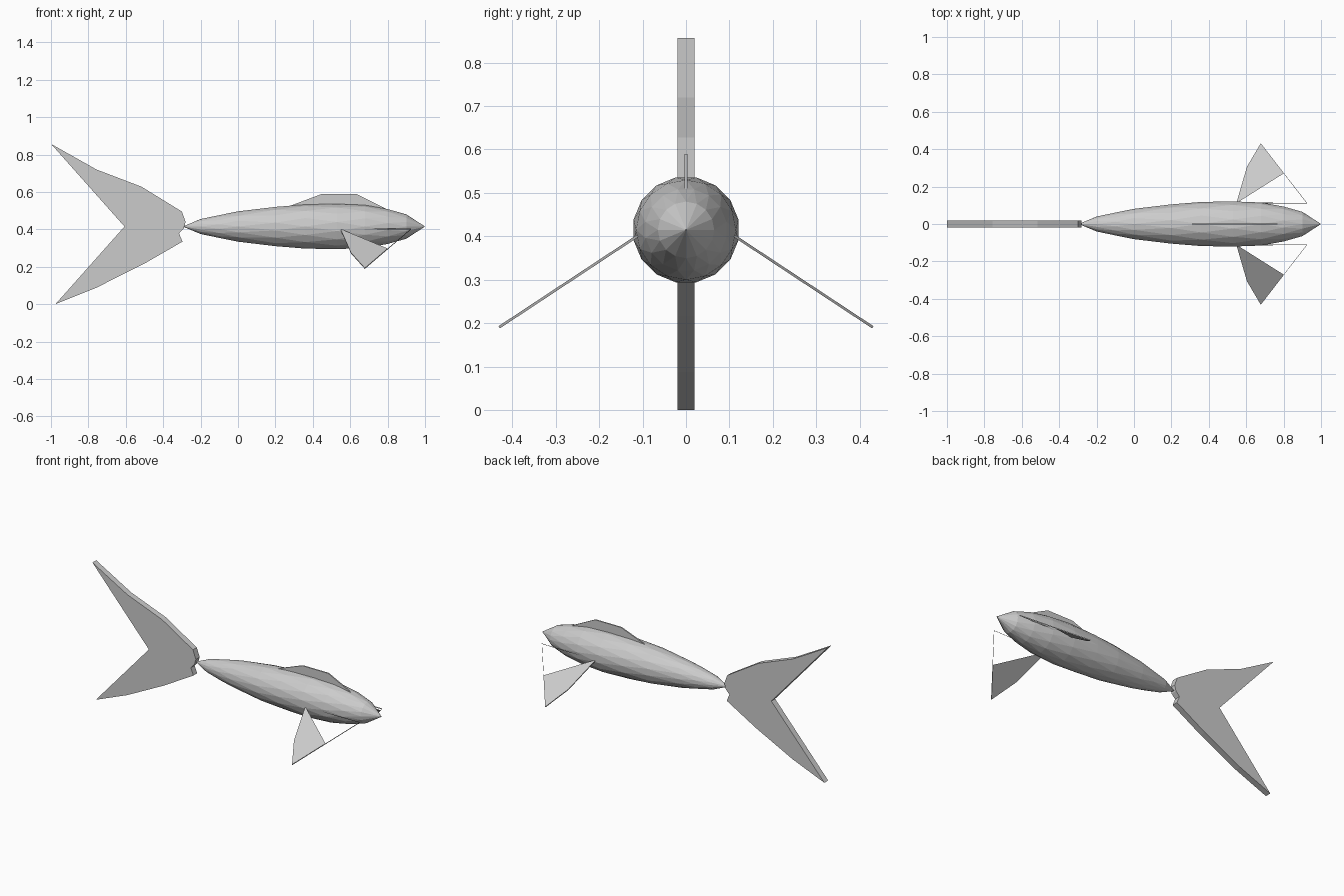
import bpy, bmesh, math
from mathutils import Vector

if "Cube" in bpy.data.objects:
    bpy.data.objects.remove(bpy.data.objects["Cube"])


def add_object(name, bm):
    mesh = bpy.data.meshes.new(name)
    bm.to_mesh(mesh)
    bm.free()
    obj = bpy.data.objects.new(name, mesh)
    bpy.context.collection.objects.link(obj)
    return obj


def plate(name, points, offset, caps=None):
    """Thin plate from an outline; caps lists which parts of it are covered."""
    bm = bmesh.new()
    off = Vector(offset)
    a = [bm.verts.new(Vector(p) + off) for p in points]
    b = [bm.verts.new(Vector(p) - off) for p in points]
    n = len(points)
    for i in range(n):
        j = (i + 1) % n
        bm.faces.new((a[i], a[j], b[j], b[i]))
    for cap in caps or [range(n)]:
        bm.faces.new([a[i] for i in reversed(cap)])
        bm.faces.new([b[i] for i in cap])
    bmesh.ops.recalc_face_normals(bm, faces=bm.faces)
    return add_object(name, bm)


AXIS_Z = 0.415
SIDES = 16

# Body: faceted spindle around the x axis, alternate rings twisted half a step
profile = [(-0.2, 0.04), (-0.1, 0.062), (0, 0.081), (0.2, 0.107), (0.36, 0.118),
           (0.53, 0.123), (0.68, 0.115), (0.8, 0.095), (0.9, 0.065)]
bm = bmesh.new()
rings = []
for k, (x, r) in enumerate(profile):
    ring = []
    for i in range(SIDES):
        t = 2 * math.pi * (i + 0.5 * (k % 2)) / SIDES
        ring.append(bm.verts.new((x, r * math.cos(t), AXIS_Z + r * math.sin(t))))
    rings.append(ring)
for k in range(len(rings) - 1):
    p, q = rings[k], rings[k + 1]
    for i in range(SIDES):
        j = (i + 1) % SIDES
        if k % 2 == 0:
            bm.faces.new((p[i], p[j], q[i]))
            bm.faces.new((p[j], q[j], q[i]))
        else:
            bm.faces.new((p[i], p[j], q[j]))
            bm.faces.new((p[i], q[j], q[i]))
tail_end = bm.verts.new((-0.295, 0, AXIS_Z))
nose = bm.verts.new((1.0, 0, AXIS_Z))
for i in range(SIDES):
    j = (i + 1) % SIDES
    bm.faces.new((rings[0][j], rings[0][i], tail_end))
    bm.faces.new((rings[-1][i], rings[-1][j], nose))
bmesh.ops.recalc_face_normals(bm, faces=bm.faces)
add_object("body", bm)

# Forked tail fin
tail = [(-1, 0.857), (-0.757, 0.72), (-0.516, 0.628), (-0.3, 0.495), (-0.28, 0.44),
        (-0.29, 0.405), (-0.315, 0.378), (-0.297, 0.334), (-0.5, 0.217),
        (-0.757, 0.088), (-0.976, 0), (-0.607, 0.415)]
plate("tail_fin", [(x, 0, z) for x, z in tail], (0, 0.019, 0))

# Dorsal fin
dorsal = [(0.28, 0.526), (0.45, 0.59), (0.63, 0.59), (0.8, 0.506)]
plate("dorsal_fin", [(x, 0, z) for x, z in dorsal], (0, 0.004, 0))

# Pectoral fins: sloping plates with an open rim at the front
SLOPE = 0.66
pectoral = [(0.548, 0.113), (0.604, 0.305), (0.678, 0.43), (0.8, 0.272), (0.925, 0.111)]
for side, name in ((1, "pectoral_fin_left"), (-1, "pectoral_fin_right")):
    pts = [(x, side * y, 0.4 - (y - 0.113) * SLOPE) for x, y in pectoral]
    normal = Vector((0, side * SLOPE, 1)).normalized() * 0.003
    plate(name, pts, normal, caps=[(0, 1, 2, 3)])
